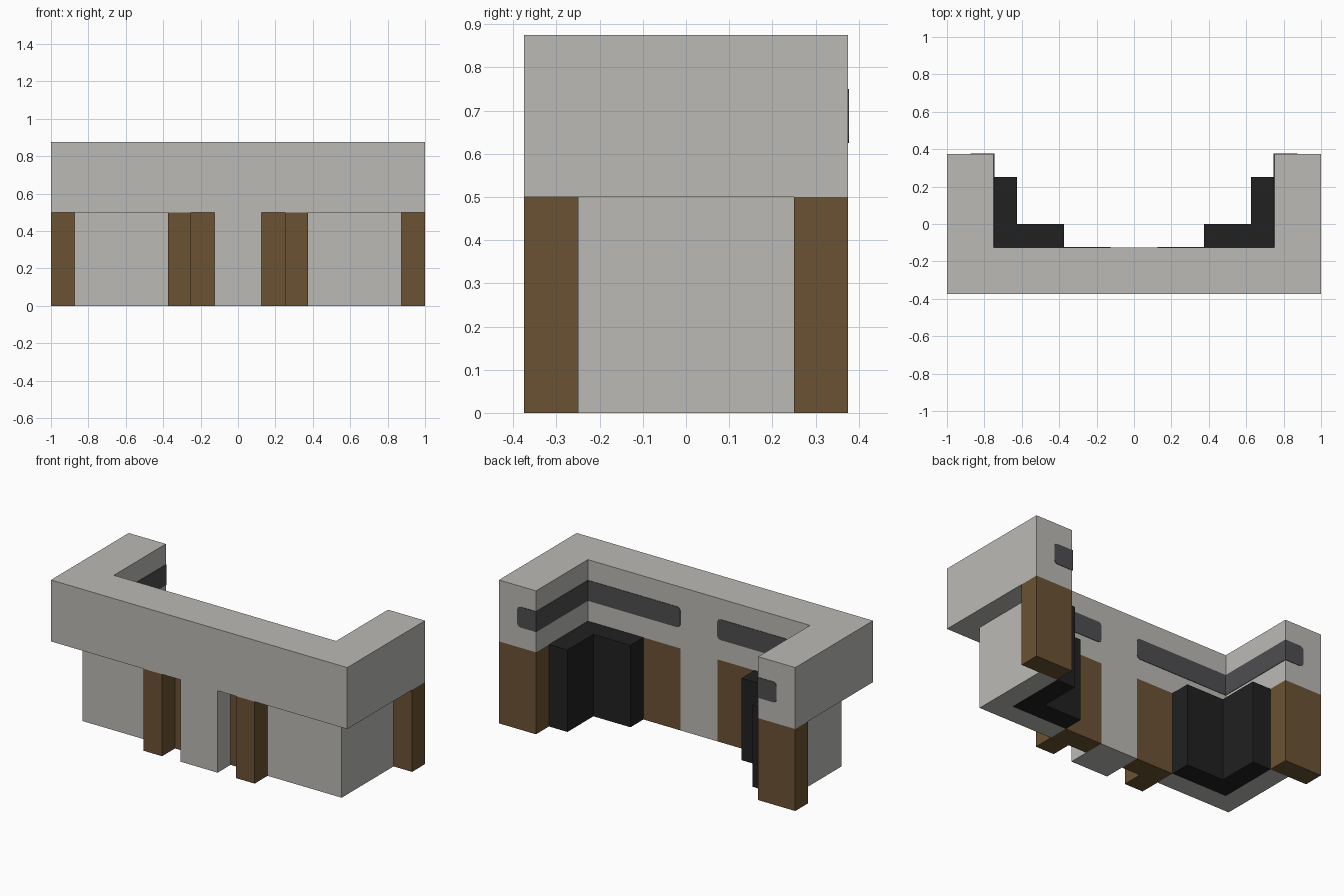
import bpy
import bmesh

cube = bpy.data.objects.get("Cube")
if cube:
    bpy.data.objects.remove(cube, do_unlink=True)


def material(name, rgb):
    mat = bpy.data.materials.new(name)
    mat.use_nodes = True
    mat.diffuse_color = (*rgb, 1)
    mat.node_tree.nodes["Principled BSDF"].inputs["Base Color"].default_value = (*rgb, 1)
    return mat


GREY = material("light_grey", (0.50, 0.49, 0.465))
BROWN = material("brown", (0.147, 0.084, 0.033))
BLACK = material("black", (0.015, 0.015, 0.015))
GLASS = material("dark_glass", (0.076, 0.076, 0.082))

U = 0.125      # module that every part is a multiple of
WALL = 4 * U   # height of the lower storey
TOP = 7 * U    # overall height


def finish(name, bm, mat, mirror):
    mesh = bpy.data.meshes.new(name)
    bm.to_mesh(mesh)
    bm.free()
    mesh.materials.append(mat)
    obj = bpy.data.objects.new(name, mesh)
    bpy.context.collection.objects.link(obj)
    if mirror:
        obj.modifiers.new("Mirror", "MIRROR").use_mirror_merge = False
    return obj


def prism(name, plan, z0, z1, mat, mirror=True):
    """Extrude a plan outline, given in modules, from z0 to z1."""
    bm = bmesh.new()
    face = bm.faces.new([bm.verts.new((x * U, y * U, z0)) for x, y in plan])
    top = bmesh.ops.extrude_face_region(bm, geom=[face])["geom"]
    bmesh.ops.translate(bm, vec=(0, 0, z1 - z0),
                        verts=[v for v in top if isinstance(v, bmesh.types.BMVert)])
    bmesh.ops.recalc_face_normals(bm, faces=bm.faces)
    return finish(name, bm, mat, mirror)


def box(x0, x1, y0, y1):
    return [(x0, y0), (x1, y0), (x1, y1), (x0, y1)]


# Upper storey: one U-shaped block
prism("upper_block", [(-8, -3), (8, -3), (8, 3), (6, 3), (6, -1),
                      (-6, -1), (-6, 3), (-8, 3)], WALL, TOP, GREY, mirror=False)

# Lower storey: centre pier, recessed corner walls, posts and dark inner lining
prism("centre_pier", box(-1, 1, -3, -1), 0, WALL, GREY, mirror=False)
prism("corner_walls", [(3, -2), (7, -2), (7, 2), (6, 2), (6, -1), (3, -1)], 0, WALL, GREY)
prism("front_posts", [(1, -2), (2, -2), (2, -3), (3, -3), (3, -1), (1, -1)], 0, WALL, BROWN)
prism("end_posts", box(6, 8, 2, 3), 0, WALL, BROWN)
prism("inner_lining", [(3, -1), (6, -1), (6, 2), (5, 2), (5, 0), (3, 0)], 0, WALL, BLACK)

# Window band: thin ribbon wrapping each arm, with softly clipped ends
bm = bmesh.new()
path = [(7, 3, 0.16), (6.95, 3, 0.05), (6.84, 3, 0), (6, 3, 0), (6, -1, 0),
        (1.16, -1, 0), (1.05, -1, 0.05), (1, -1, 0.16)]
columns = [[bm.verts.new((x * U, y * U, z * U)) for z in (5 + inset, 6 - inset)]
           for x, y, inset in path]
for (a0, a1), (b0, b1) in zip(columns, columns[1:]):
    bm.faces.new((a0, b0, b1, a1))
band = finish("window_band", bm, GLASS, True)
solid = band.modifiers.new("Thickness", "SOLIDIFY")
solid.thickness = 0.003
solid.offset = 1
solid.use_even_offset = True
